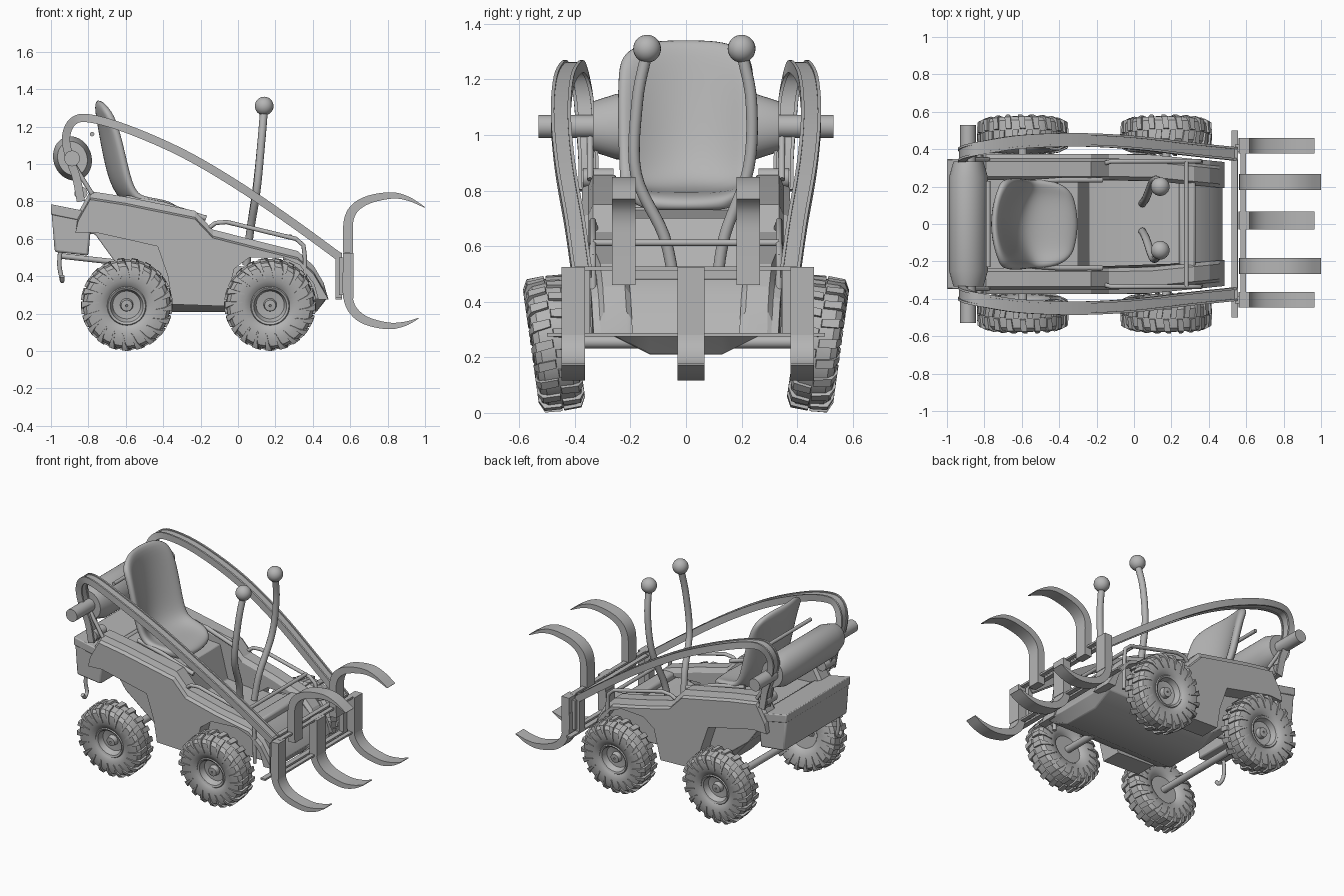
import bpy, bmesh
from math import sin, cos, pi, radians
from mathutils import Vector as V

if "Cube" in bpy.data.objects:
    bpy.data.objects.remove(bpy.data.objects["Cube"])

grey = bpy.data.materials.new("dark_grey")
grey.diffuse_color = (.46, .46, .46, 1)
grey.use_nodes = True
grey.node_tree.nodes["Principled BSDF"].inputs["Base Color"].default_value = grey.diffuse_color


def make(name, bm, bevel=0, angle=30):
    bmesh.ops.recalc_face_normals(bm, faces=bm.faces[:])
    me = bpy.data.meshes.new(name)
    bm.to_mesh(me)
    bm.free()
    me.materials.append(grey)
    ob = bpy.data.objects.new(name, me)
    bpy.context.collection.objects.link(ob)
    bpy.ops.object.select_all(action='DESELECT')
    ob.select_set(True)
    bpy.context.view_layer.objects.active = ob
    bpy.ops.object.shade_smooth_by_angle(angle=radians(angle))
    if bevel:
        m = ob.modifiers.new("bevel", 'BEVEL')
        m.width, m.segments, m.limit_method = bevel, 2, 'ANGLE'
    return ob


def loft(bm, rings, closed=False):
    rs = [[bm.verts.new(p) for p in r] for r in rings]
    n = len(rs[0])
    for a, b in zip(rs, rs[1:] + (rs[:1] if closed else [])):
        for i in range(n):
            bm.faces.new((a[i], a[(i + 1) % n], b[(i + 1) % n], b[i]))
    if not closed:
        bm.faces.new(rs[0])
        bm.faces.new(rs[-1])


def smooth_path(pts, k=5):
    P = [V(p) for p in pts]
    P = [2 * P[0] - P[1]] + P + [2 * P[-1] - P[-2]]
    out = []
    for a, b, c, d in zip(P, P[1:], P[2:], P[3:]):
        for j in range(k):
            t = j / k
            out.append(.5 * (2 * b + (c - a) * t + (2 * a - 5 * b + 4 * c - d) * t * t
                             + (3 * b - a - 3 * c + d) * t ** 3))
    return out + [P[-2]]


def tangent(P, i):
    return (P[min(i + 1, len(P) - 1)] - P[max(i - 1, 0)]).normalized()


def ribbon(name, pts, w, t0, t1, k=5):
    # flat strap: width along y, thickness in the xz plane from t0 to t1
    P, bm, rings = smooth_path(pts, k), bmesh.new(), []
    for i, p in enumerate(P):
        d = tangent(P, i)
        f = i / (len(P) - 1)
        n = V((-d.z, 0, d.x)).normalized() * (t0 + (t1 - t0) * f ** 3) / 2
        s = V((0, w / 2, 0))
        rings.append([p + n + s, p + n - s, p - n - s, p - n + s])
    loft(bm, rings)
    return make(name, bm)


def tube(name, pts, r, k=1, seg=14):
    P, bm, rings = smooth_path(pts, k), bmesh.new(), []
    d = tangent(P, 0)
    u = d.orthogonal().normalized()
    for i, p in enumerate(P):
        e = tangent(P, i)
        u = d.rotation_difference(e) @ u
        d = e
        v = d.cross(u)
        rad = r[i] if isinstance(r, (list, tuple)) else r
        rings.append([p + rad * (u * cos(2 * pi * j / seg) + v * sin(2 * pi * j / seg)) for j in range(seg)])
    loft(bm, rings)
    return make(name, bm)


def box(name, x0, x1, y0, y1, z0, z1, bevel=0):
    bm = bmesh.new()
    loft(bm, [[(x0, y, z0), (x1, y, z0), (x1, y, z1), (x0, y, z1)] for y in (y0, y1)])
    return make(name, bm, bevel)


def lathe(bm, prof, n=48):
    loft(bm, [[(r * cos(2 * pi * i / n), y, r * sin(2 * pi * i / n)) for y, r in prof] for i in range(n)], True)


# tyre with wrapped lugs
bm = bmesh.new()
half = [(.0, .234), (.05, .232), (.072, .215), (.078, .18), (.075, .14), (.062, .105), (.05, .095)]
lathe(bm, half + [(-y, r) for y, r in half[:0:-1]])
for s in (1, -1):
    for i in range(20):
        a = 2 * pi * (i + (.5 if s < 0 else 0)) / 20
        rings = []
        for y, r, yi, ri, da, w in [(.004, .246, 0, .225, 0, .06), (.066, .242, .05, .215, .03, .07),
                                    (.084, .205, .06, .19, .08, .045), (.081, .15, .06, .15, .14, .02)]:
            rings.append([(q * cos(a + da + e), s * h, q * sin(a + da + e))
                          for h, q, e in ((y, r, -w), (y, r, w), (yi, ri, w), (yi, ri, -w))])
        loft(bm, rings)
tyre = make("tyre", bm)
# dished rim and hub
bm = bmesh.new()
lathe(bm, [(.06, .106), (.068, .1), (.062, .088), (.025, .075), (.02, .035), (.05, .03), (.052, .006),
           (-.05, .006), (-.05, .1)], 36)
rim = make("rim", bm)
for x in (-.595, .172):
    for s in (1, -1):
        for src in (tyre, rim):
            o = src
            if (x, s) != (-.595, 1):
                o = src.copy()
                bpy.context.collection.objects.link(o)
            o.name = "wheel_" + src.data.name
            o.location = (x, s * .475, .25)
            o.rotation_euler = (radians(-8), 0, 0 if s > 0 else pi)
    tube("axle", [(x, -.45, .255), (x, .45, .255)], .023)

# central hull with chamfered keel
hull = [(-.83, .63), (-.8, .73), (-.3, .7), (-.24, .48), (.05, .45), (.3, .5), (.4, .43), (.475, .28),
        (.42, .21), (-.4, .21), (-.66, .48), (-.765, .625)]
bm = bmesh.new()
loft(bm, [[(x, y, max(z, .28 if abs(y) > .2 else 0)) for x, z in hull] for y in (-.27, -.13, .13, .27)])
make("hull", bm, .006)
# nose lip between the fenders
box("nose_lip", .24, .33, -.26, .26, .47, .525, .015)

# side fenders with wheel arches
top = [(-.87, .63), (-.855, .74), (-.79, .855), (-.6, .825), (-.23, .75), (-.135, .65), (.1, .59), (.32, .535),
       (.405, .455), (.458, .365), (.484, .275)]
low = [(.43, .275), (.405, .36), (.33, .46), (.24, .5), (.06, .5), (-.02, .44), (-.07, .24), (-.35, .25),
       (-.375, .4), (-.43, .56), (-.765, .635)]
for s in (1, -1):
    rings = []
    for y, drop in ((.235, .03), (.255, 0), (.335, 0), (.35, .035), (.375, .045)):
        rings.append([(x, s * (y - .1 * max(0, x - .05)), z - (drop if .3 < z and i else 0))
                      for i, (x, z) in enumerate(top)]
                     + [(x, s * (y - .1 * max(0, x - .05)), z) for x, z in low])
    bm = bmesh.new()
    loft(bm, rings)
    make("fender", bm, angle=15)
    # hand rail
    tube("hand_rail", [(-.18, s * .32, .64), (-.12, s * .335, .685), (-.06, s * .335, .69), (.31, s * .335, .6),
                       (.35, s * .335, .565), (.358, s * .335, .5), (.358, s * .33, .28)], .012)
    # seat side lever
    tube("side_lever", [(-.6, s * .22, .82), (-.4, s * .235, .785), (-.17, s * .235, .71)], .014)
    # lifting arm looping round the roller
    arm = [(.54, .375, .505), (.3, .40, .68), (0, .435, .885), (-.3, .45, 1.06), (-.6, .44, 1.19),
           (-.8, .41, 1.245), (-.885, .39, 1.225), (-.92, .37, 1.14), (-.9, .36, 1.03), (-.865, .352, .93),
           (-.84, .35, .8)]
    arm = [(x, s * y, z) for x, y, z in arm]
    ribbon("lift_arm", arm, .06, .03, .03)
    for off in (.03, -.03):
        ribbon("lift_arm_flange", [(x, y + off, z) for x, y, z in arm], .012, .044, .044)
    box("arm_end_plate", .52, .555, s * .375 - .03, s * .375 + .03, .28, .525)
    tube("arm_pivot", [(-.84, s * .26, .845), (-.84, s * .37, .845)], .035)
    tube("arm_strut", [(-.88, s * .345, 1.0), (-.78, s * .345, .84)], .012)
tube("rail_crossbar", [(.28, -.335, .612), (.28, .335, .612)], .012)

# rear storage box
bm = bmesh.new()
loft(bm, [[(-1, y, .78), (-.78, y, .735), (-.8, y, .51), (-.98, y, .53)] for y in (-.34, .34)])
make("rear_box", bm, .012)
bm = bmesh.new()
loft(bm, [[(-1, y, .785), (-.8, y, .745), (-.8, y, .69), (-1, y, .73)] for y in (-.347, .347)])
make("rear_box_lid", bm, .006)
# tow hook
tube("tow_hook", [(-.95, -.28, .54), (-.955, -.28, .46), (-.945, -.28, .4), (-.94, -.31, .375),
                  (-.94, -.335, .4)], .012, 4)
tube("tow_rod", [(-.96, 0, .51), (-.6, 0, .47)], .015)

# roller behind the seat, slightly flattened and tilted
r = tube("rear_roller", [(0, -.335, 0), (0, -.25, 0), (0, .25, 0), (0, .335, 0)], [.092, .12, .12, .092], 1, 40)
r.location, r.rotation_euler, r.scale = (-.885, 0, 1.03), (0, radians(-20), 0), (.85, 1, 1)
tube("roller_shaft", [(-.887, -.53, 1.03), (-.887, .53, 1.03)], .042, 1, 24)
tube("seat_rod", [(-.78, -.23, 1.16), (-.78, .23, 1.16)], .012)

# bucket seat
rows = [(-.75, 1.345, .235), (-.73, 1.22, .245), (-.7, 1.05, .245), (-.665, .9, .24), (-.6, .8, .235),
        (-.48, .77, .24), (-.37, .77, .215), (-.3, .74, .15)]
bm = bmesh.new()
grid = []
for i, (x, z, hw) in enumerate(rows):
    row = []
    for j in range(9):
        v = j / 4 - 1
        dx = (.05, .08, .09, .09, .06, 0, 0, -.03)[i] * v * v
        dz = (-.06, -.01, 0, 0, .03, .04, .02, 0)[i] * v ** 4
        row.append(bm.verts.new((x + dx, hw * v, z + dz)))
    grid.append(row)
for a, b in zip(grid, grid[1:]):
    for j in range(8):
        bm.faces.new((a[j], a[j + 1], b[j + 1], b[j]))
seat = make("seat", bm, angle=60)
m = seat.modifiers.new("thick", 'SOLIDIFY')
m.thickness, m.offset = .05, 0
m = seat.modifiers.new("smooth", 'SUBSURF')
m.levels = m.render_levels = 2

# control levers with ball knobs
for pts in ([(.14, -.14, 1.3), (.125, -.175, 1.12), (.1, -.18, .86), (.065, -.08, .64), (.045, -.04, .46)],
            [(.14, .2, 1.3), (.125, .235, 1.12), (.1, .225, .88), (.065, .14, .64), (.045, .11, .46)]):
    tube("control_lever", pts, .021, 6)
    bm = bmesh.new()
    bmesh.ops.create_uvsphere(bm, u_segments=24, v_segments=16, radius=.05)
    make("lever_knob", bm).location = (.14, pts[0][1], 1.31)

# grab frame
box("grab_lower_bar", .52, .555, -.5, .5, .275, .287)
box("grab_upper_bar", .522, .553, -.4, .4, .513, .526)
box("grab_rear_bar", .57, .6, -.4, .4, .513, .526)
box("grab_rear_bar", .57, .6, -.4, .4, .275, .287)
for y in (-.405, .405):
    box("grab_link", .54, .6, y - .02, y + .02, .3, .5)
# lower and upper claws
for y in (-.405, .018, .418):
    w = .048 if y == .018 else .042
    box("claw_mount", .562, .618, y - w, y + w, .28, .525)
    ribbon("lower_claw", [(.585, y, .42), (.585, y, .31), (.61, y, .225), (.68, y, .165), (.8, y, .135),
                          (.89, y, .145), (.965, y, .175)], w * 2, .05, .004)
for y in (-.224, .224):
    ribbon("upper_claw", [(.59, y, .46), (.588, y, .6), (.592, y, .7), (.625, y, .765), (.7, y, .81),
                          (.82, y, .832), (.91, y, .815), (1.0, y, .768)], .086, .052, .004)
